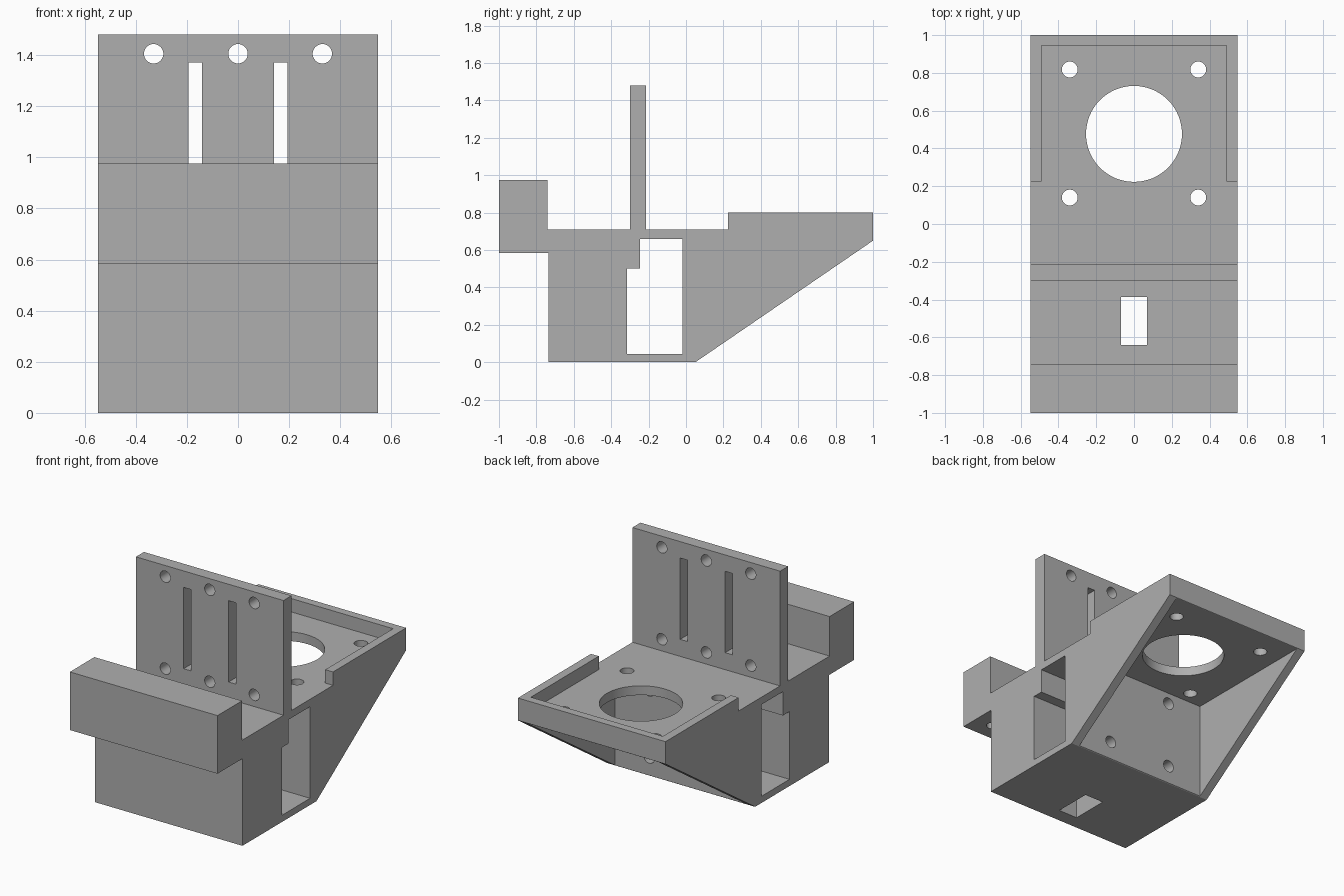
import bpy, bmesh
from mathutils import Vector, Matrix

if "Cube" in bpy.data.objects:
    bpy.data.objects.remove(bpy.data.objects["Cube"])

grey = bpy.data.materials.new("plain grey")
grey.use_nodes = True
grey.diffuse_color = (0.43, 0.43, 0.43, 1)
grey.node_tree.nodes["Principled BSDF"].inputs["Base Color"].default_value = (0.43, 0.43, 0.43, 1)


def new_object(name, bm):
    bmesh.ops.recalc_face_normals(bm, faces=bm.faces)
    mesh = bpy.data.meshes.new(name)
    bm.to_mesh(mesh)
    bm.free()
    mesh.materials.append(grey)
    obj = bpy.data.objects.new(name, mesh)
    bpy.context.collection.objects.link(obj)
    return obj


def side_prism(name, profile, half_width):
    """Extrude a (y, z) outline across the width."""
    bm = bmesh.new()
    face = bm.faces.new([bm.verts.new((-half_width, y, z)) for y, z in profile])
    extruded = bmesh.ops.extrude_face_region(bm, geom=[face])["geom"]
    verts = [v for v in extruded if isinstance(v, bmesh.types.BMVert)]
    bmesh.ops.translate(bm, verts=verts, vec=(2 * half_width, 0, 0))
    return new_object(name, bm)


def box(name, low, high):
    low, high = Vector(low), Vector(high)
    bm = bmesh.new()
    matrix = Matrix.Translation((low + high) / 2) @ Matrix.Diagonal((*(high - low), 1))
    bmesh.ops.create_cube(bm, size=1, matrix=matrix)
    return new_object(name, bm)


def rod(name, start, end, radius, sides=32):
    start, end = Vector(start), Vector(end)
    axis = end - start
    turn = axis.to_track_quat('Z', 'Y').to_matrix().to_4x4()
    bm = bmesh.new()
    bmesh.ops.create_cone(bm, cap_ends=True, segments=sides, radius1=radius, radius2=radius,
                          depth=axis.length, matrix=Matrix.Translation((start + end) / 2) @ turn)
    return new_object(name, bm)


# Main body: front bar, block, upright plate and sloping rear tray
bracket = side_prism("motor_bracket", [
    (-1, 0.585), (-1, 0.975), (-0.74, 0.975), (-0.74, 0.71), (-0.3, 0.71),
    (-0.3, 1.48), (-0.215, 1.48), (-0.215, 0.71), (0.225, 0.71), (0.225, 0.8),
    (1, 0.8), (1, 0.65), (0.05, 0), (-0.735, 0), (-0.735, 0.585)], 0.548)

# Stepped window across the block, tray recess, cavity and vertical slot
cutters = [
    side_prism("window_cutter", [(-0.315, 0.045), (-0.315, 0.5), (-0.245, 0.5),
                                 (-0.245, 0.66), (-0.018, 0.66), (-0.018, 0.045)], 0.7),
    box("recess_cutter", (-0.49, 0.1, 0.71), (0.49, 0.945, 0.9)),
    box("cavity_cutter", (-0.49, 0.055, -0.1), (0.49, 1.1, 0.648)),
    box("block_slot_cutter", (-0.07, -0.64, -0.1), (0.07, -0.387, 0.8)),
    rod("shaft_cutter", (0, 0.477, 0.6), (0, 0.477, 0.85), 0.254, 64),
]

# Upright plate: two rows of holes
for x in (-0.33, 0, 0.33):
    for z in (0.788, 1.405):
        cutters.append(rod("plate_hole_cutter", (x, -0.4, z), (x, -0.1, z), 0.038))

for side in (-1, 1):
    # Upright plate slots
    x = side * 0.167
    cutters.append(box("plate_slot_cutter", (x - 0.027, -0.4, 0.824), (x + 0.027, -0.1, 1.37)))
    # Tray screw holes
    for y in (0.14, 0.818):
        cutters.append(rod("tray_hole_cutter", (side * 0.34, y, 0.6), (side * 0.34, y, 0.77), 0.042))
    # Inner wall screw holes
    for z in (0.125, 0.575):
        cutters.append(rod("wall_hole_cutter", (side * 0.235, -0.1, z), (side * 0.235, 0.15, z), 0.04))
    # Blind holes under the front bar
    cutters.append(rod("bar_hole_cutter", (side * 0.417, -0.875, 0.5), (side * 0.417, -0.875, 0.8), 0.038))

bpy.context.view_layer.objects.active = bracket
for cutter in cutters:
    cutter.hide_render = True
    cut = bracket.modifiers.new("cut", 'BOOLEAN')
    cut.operation = 'DIFFERENCE'
    cut.solver = 'EXACT'
    cut.object = cutter
    bpy.ops.object.modifier_apply(modifier=cut.name)
    bpy.data.objects.remove(cutter)

# Smooth hole walls, crisp edges
bracket.select_set(True)
bpy.ops.object.shade_smooth_by_angle()
